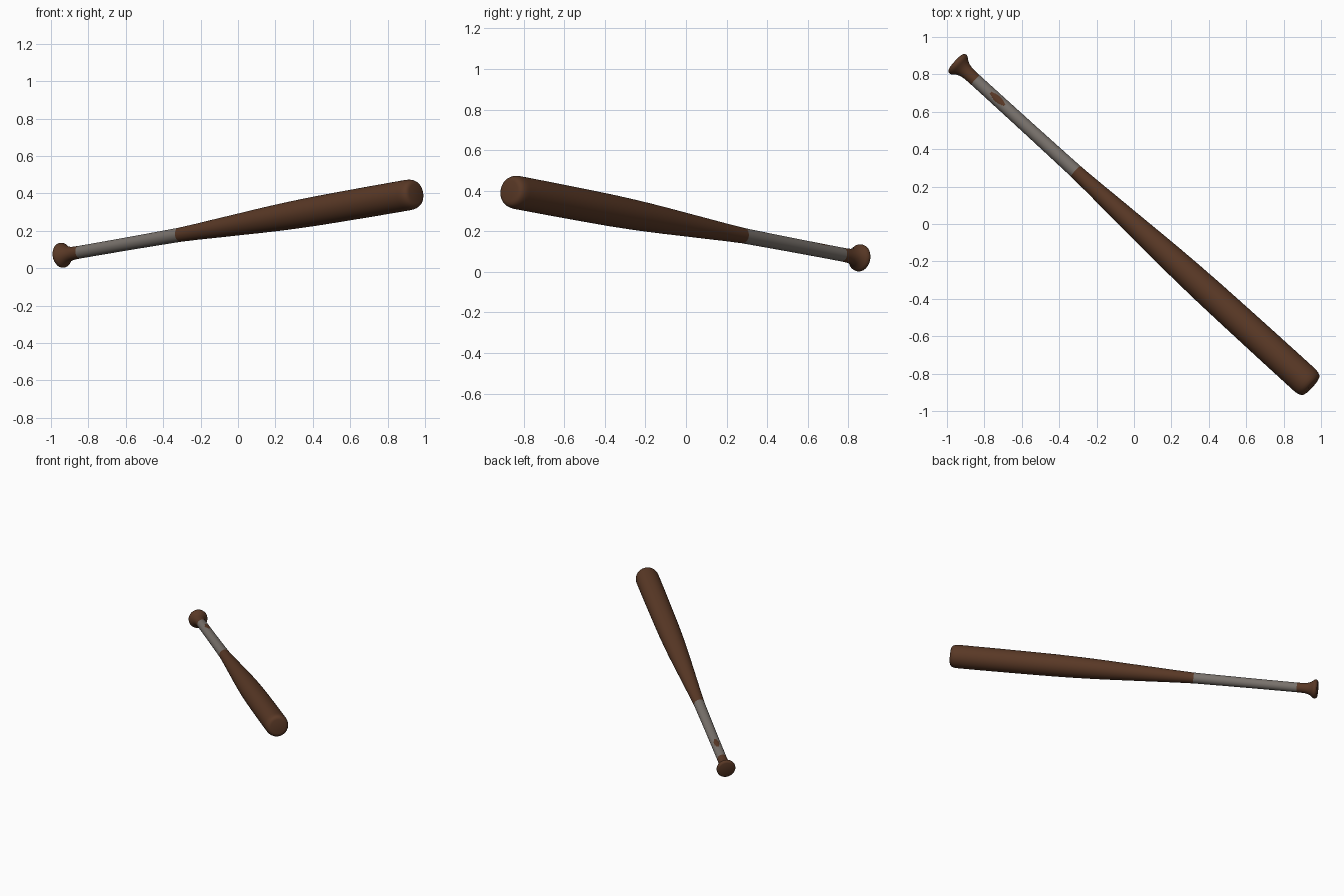
import bpy, bmesh, math
from mathutils import Vector

if "Cube" in bpy.data.objects:
    bpy.data.objects.remove(bpy.data.objects["Cube"])


def material(name, col):
    m = bpy.data.materials.new(name)
    m.diffuse_color = (*col, 1)
    m.use_nodes = True
    m.node_tree.nodes["Principled BSDF"].inputs["Base Color"].default_value = m.diffuse_color
    return m


wood = material("brown wood", (0.100, 0.040, 0.019))
tape = material("grey tape", (0.190, 0.168, 0.150))

# Bat axis from knob end to barrel end
P0 = Vector((-0.953, 0.866, 0.067))
P1 = Vector((0.950, -0.868, 0.398))
L = (P1 - P0).length
axis = (P1 - P0).normalized()
side = axis.cross(Vector((0, 0, 1))).normalized()
up = side.cross(axis).normalized()
SEG = 64
GRIP0, GRIP1 = 0.145, 0.875

# Profiles as (distance along axis, radius)
knob = [(0, 0.054), (0.003, 0.060), (0.010, 0.066), (0.018, 0.067), (0.026, 0.065),
        (0.034, 0.059), (0.048, 0.048), (0.064, 0.041), (0.085, 0.036), (0.11, 0.0345),
        (GRIP0, 0.034)]
n = 73
grip = [(GRIP0 + (GRIP1 - GRIP0) * i / n, 0.034 + 0.004 * (i / n) ** 2) for i in range(n + 1)]
barrel = [(GRIP1, 0.038), (1.0, 0.043), (1.15, 0.0505), (1.31, 0.058), (1.45, 0.065),
          (1.58, 0.0705), (1.70, 0.0745), (1.85, 0.078), (2.05, 0.080), (2.30, 0.0815),
          (L - 0.06, 0.082), (L - 0.04, 0.081), (L - 0.024, 0.078), (L - 0.011, 0.072),
          (L - 0.004, 0.064), (L, 0.052)]


def lathe(name, profile, cap_start=False, cap_end=False, is_tape=False):
    bm = bmesh.new()
    rings = []
    for t, r in profile:
        rings.append([bm.verts.new(P0 + axis * t + r * (up * math.cos(a) + side * math.sin(a)))
                      for a in (2 * math.pi * k / SEG for k in range(SEG))])
    for a, b in zip(rings, rings[1:]):
        for k in range(SEG):
            j = (k + 1) % SEG
            bm.faces.new((a[k], a[j], b[j], b[k]))
    if cap_start:
        bm.faces.new(rings[0])
    if cap_end:
        bm.faces.new(rings[-1])
    bm.normal_update()
    # orient outward using the first side face
    f = bm.faces[:][0]
    c = f.calc_center_median() - P0
    if f.normal.dot(c - axis * c.dot(axis)) < 0 and not (cap_start or cap_end):
        bmesh.ops.reverse_faces(bm, faces=bm.faces[:])
    elif cap_start or cap_end:
        bmesh.ops.recalc_face_normals(bm, faces=bm.faces[:])
    if is_tape:
        # bare wood patch worn through the top of the tape
        for f in bm.faces:
            d = f.calc_center_median() - P0
            t, ang = d.dot(axis), math.degrees(math.atan2(d.dot(side), d.dot(up)))
            dt, da = abs(t - 0.305) / 0.048, abs(ang + 8) / 32
            f.material_index = 1 if max(dt, da) < 1 and dt + da < 1.35 else 0
    me = bpy.data.meshes.new(name)
    bm.to_mesh(me)
    bm.free()
    for m in ([tape, wood] if is_tape else [wood]):
        me.materials.append(m)
    ob = bpy.data.objects.new(name, me)
    bpy.context.collection.objects.link(ob)
    bpy.ops.object.select_all(action='DESELECT')
    ob.select_set(True)
    bpy.context.view_layer.objects.active = ob
    bpy.ops.object.shade_smooth_by_angle(angle=math.radians(40))
    return ob


lathe("knob", knob, cap_start=True)
lathe("grip", grip, is_tape=True)
lathe("barrel", barrel, cap_end=True)
